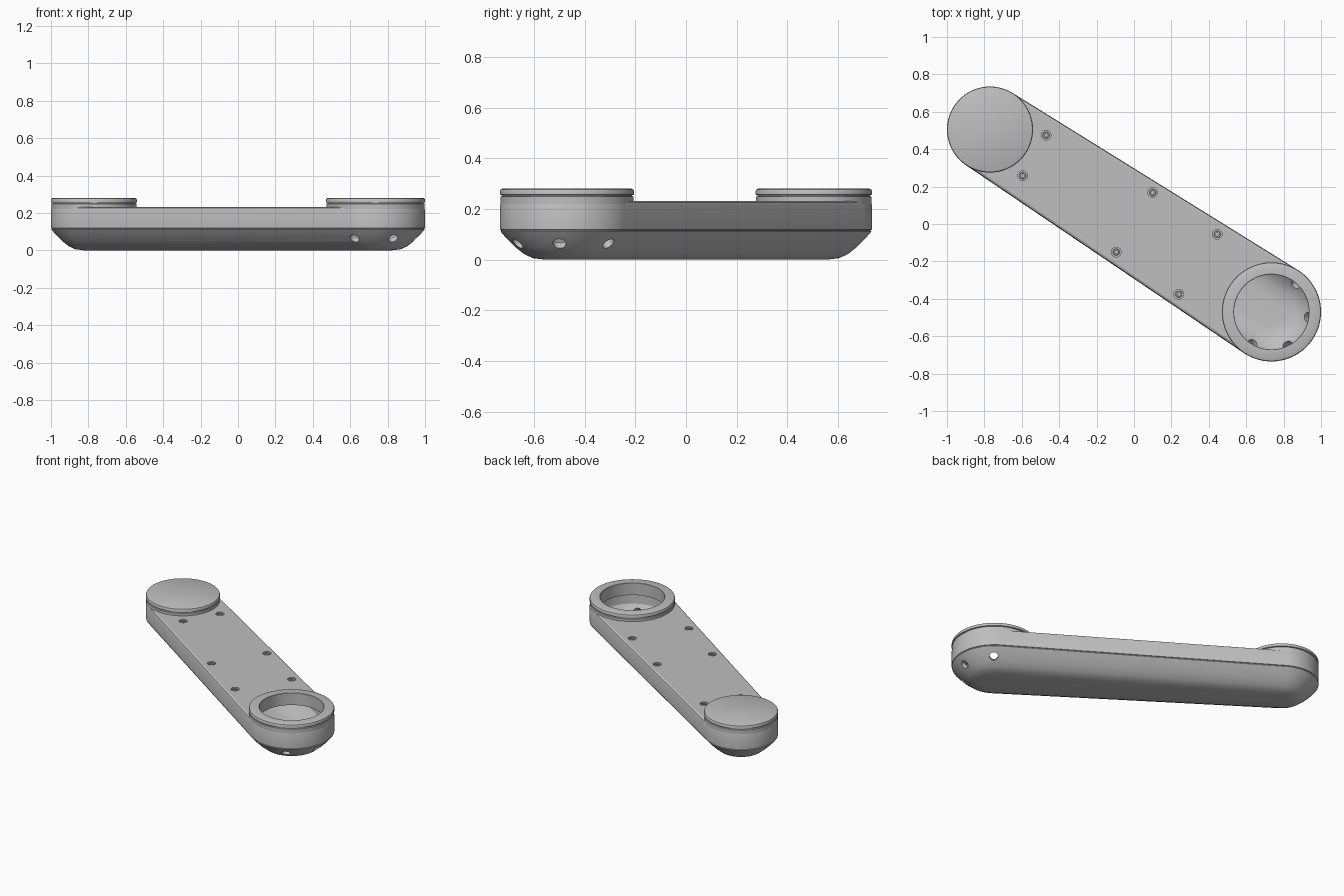
import bpy, bmesh, math
from mathutils import Vector

cube = bpy.data.objects.get("Cube")
if cube:
    bpy.data.objects.remove(cube, do_unlink=True)

END_A, RAD_A = Vector((-0.77, 0.505)), 0.23     # capped end
END_B, RAD_B = Vector((0.735, -0.47)), 0.265    # open ring end
AXIS = END_B - END_A
HEADING = math.atan2(AXIS.y, AXIS.x)
SPREAD = math.acos((RAD_A - RAD_B) / AXIS.length)

grey = bpy.data.materials.new("light grey")
grey.use_nodes = True
color = (0.52, 0.52, 0.52, 1)
grey.diffuse_color = color
grey.node_tree.nodes["Principled BSDF"].inputs["Base Color"].default_value = color


def make_object(name, bm):
    bmesh.ops.recalc_face_normals(bm, faces=bm.faces)
    mesh = bpy.data.meshes.new(name)
    bm.to_mesh(mesh)
    bm.free()
    mesh.materials.append(grey)
    obj = bpy.data.objects.new(name, mesh)
    bpy.context.collection.objects.link(obj)
    return obj


def smooth(obj):
    bpy.ops.object.select_all(action='DESELECT')
    obj.select_set(True)
    bpy.context.view_layer.objects.active = obj
    bpy.ops.object.shade_smooth_by_angle(angle=math.radians(30))


def bridge(bm, low, high):
    for i in range(len(low)):
        j = (i + 1) % len(low)
        bm.faces.new((low[i], low[j], high[j], high[i]))


def arm_outline(inset, steps=48):
    """Tapered rounded outline enclosing both end circles."""
    points = []
    for centre, radius, start, stop in (
            (END_B, RAD_B, -SPREAD, SPREAD),
            (END_A, RAD_A, SPREAD, 2 * math.pi - SPREAD)):
        for i in range(steps + 1):
            a = HEADING + start + (stop - start) * i / steps
            points.append(centre + (radius - inset) * Vector((math.cos(a), math.sin(a))))
    return points


def arm_solid(name, profile):
    """Stack outlines given as (inset, height) and close both ends."""
    bm = bmesh.new()
    rings = [[bm.verts.new((p.x, p.y, z)) for p in arm_outline(inset)]
             for inset, z in profile]
    for low, high in zip(rings, rings[1:]):
        bridge(bm, low, high)
    bm.faces.new(rings[0])
    bm.faces.new(rings[-1])
    return make_object(name, bm)


def lathe(name, centre, profile, closed=False, steps=96):
    """Turn (radius, height) points about a vertical axis."""
    bm = bmesh.new()
    rings = []
    for r, z in profile:
        rings.append([bm.verts.new((centre[0] + r * math.cos(2 * math.pi * i / steps),
                                    centre[1] + r * math.sin(2 * math.pi * i / steps), z))
                      for i in range(steps)])
    for low, high in zip(rings, rings[1:]):
        bridge(bm, low, high)
    if closed:
        bridge(bm, rings[-1], rings[0])
    else:
        bm.faces.new(rings[0])
        bm.faces.new(rings[-1])
    return make_object(name, bm)


def cut(target, cutter):
    cutter.hide_render = True
    mod = target.modifiers.new("cut", 'BOOLEAN')
    mod.operation = 'DIFFERENCE'
    mod.solver = 'EXACT'
    mod.object = cutter
    bpy.ops.object.select_all(action='DESELECT')
    target.select_set(True)
    bpy.context.view_layer.objects.active = target
    bpy.ops.object.modifier_apply(modifier=mod.name)
    bpy.data.objects.remove(cutter, do_unlink=True)


# Hollow arm shell with a rounded underside and a seam line
arm = arm_solid("arm_body", [
    (0.18, 0), (0.13, 0.006), (0.095, 0.022), (0.06, 0.05), (0.025, 0.085),
    (0.008, 0.105), (0.002, 0.112), (0.005, 0.114), (0.005, 0.117), (0, 0.119),
    (0, 0.215), (0.004, 0.226), (0.014, 0.232)])
cut(arm, arm_solid("inner_cutter", [
    (0.19, 0.03), (0.14, 0.036), (0.1, 0.056), (0.06, 0.09), (0.035, 0.125), (0.03, 0.2)]))
cut(arm, lathe("opening_cutter", END_B, [(0.203, 0.15), (0.203, 0.3)]))

# Angled round holes around the underside of the open end
for turn in (-85, -28, 28, 85):
    a = math.radians(turn - 36)
    outward = Vector((math.cos(a), math.sin(a), 0))
    bm = bmesh.new()
    bmesh.ops.create_cone(bm, cap_ends=True, segments=24, radius1=0.026,
                          radius2=0.026, depth=0.11)
    hole = make_object("hole_cutter", bm)
    hole.rotation_mode = 'QUATERNION'
    hole.rotation_quaternion = (outward - Vector((0, 0, 1))).to_track_quat('Z', 'Y')
    hole.location = END_B.to_3d() + outward * 0.217 + Vector((0, 0, 0.064))
    cut(arm, hole)

# Countersunk screws along both edges of the arm
SCREWS = [(-0.47, 0.475), (-0.595, 0.258), (0.1, 0.168),
          (-0.095, -0.15), (0.445, -0.055), (0.24, -0.375)]
for i, spot in enumerate(SCREWS):
    cut(arm, lathe("recess_cutter", spot, [(0.026, 0.218), (0.026, 0.25)], steps=24))
    smooth(lathe("screw_%d" % (i + 1), spot, [
        (0.018, 0.214), (0.018, 0.227), (0.016, 0.229), (0.009, 0.229), (0.009, 0.22)],
        steps=24))
smooth(arm)


# Raised ends with a groove below a rounded rim
def rim(radius):
    return [(radius - 0.002, 0.198), (radius - 0.002, 0.249), (radius - 0.008, 0.251),
            (radius - 0.008, 0.255), (radius, 0.257), (radius, 0.27),
            (radius - 0.003, 0.277), (radius - 0.012, 0.281)]


smooth(lathe("end_cap", END_A, rim(RAD_A)))
smooth(lathe("end_ring", END_B, rim(RAD_B) + [(0.202, 0.281), (0.2, 0.279), (0.2, 0.198)],
             closed=True))
